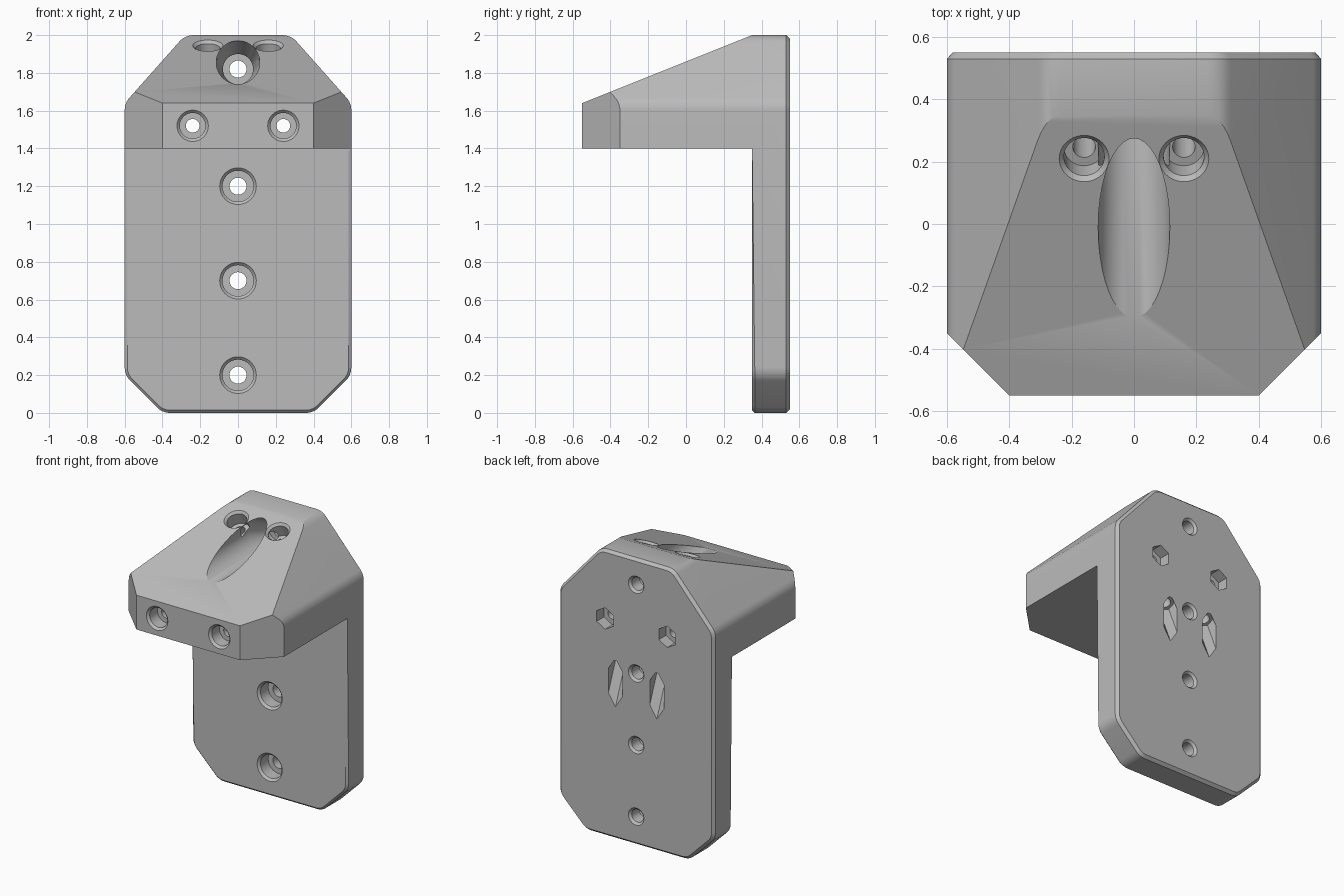
import bpy, bmesh, math
from mathutils import Vector

if "Cube" in bpy.data.objects:
    bpy.data.objects.remove(bpy.data.objects["Cube"], do_unlink=True)

grey = bpy.data.materials.new("plain grey")
grey.use_nodes = True
grey.diffuse_color = (0.5, 0.5, 0.5, 1)
grey.node_tree.nodes["Principled BSDF"].inputs["Base Color"].default_value = (0.5, 0.5, 0.5, 1)


def new_object(name, bm):
    bmesh.ops.recalc_face_normals(bm, faces=bm.faces)
    mesh = bpy.data.meshes.new(name)
    bm.to_mesh(mesh)
    bm.free()
    mesh.materials.append(grey)
    obj = bpy.data.objects.new(name, mesh)
    bpy.context.collection.objects.link(obj)
    return obj


def loft(name, rings):
    """Closed solid through rings that have equal point counts."""
    bm = bmesh.new()
    loops = [[bm.verts.new(p) for p in ring] for ring in rings]
    for a, b in zip(loops, loops[1:]):
        for i in range(len(a)):
            j = (i + 1) % len(a)
            bm.faces.new((a[i], a[j], b[j], b[i]))
    bm.faces.new(loops[0])
    bm.faces.new(loops[-1])
    return new_object(name, bm)


def cut(body, cutter):
    cutter.hide_render = True
    mod = body.modifiers.new("cut", 'BOOLEAN')
    mod.operation = 'DIFFERENCE'
    mod.solver = 'EXACT'
    mod.object = cutter
    bpy.context.view_layer.objects.active = body
    bpy.ops.object.modifier_apply(modifier=mod.name)
    bpy.data.objects.remove(cutter, do_unlink=True)


def drill(body, origin, direction, steps, sides=40):
    """Cut a stepped round or hexagonal hole; steps are (depth, radius, lift)."""
    d = Vector(direction).normalized()
    u = Vector((1, 0, 0))
    v = u.cross(d)
    rings = []
    for depth, radius, *lift in steps:
        c = Vector(origin) + d * depth + Vector((0, 0, lift[0] if lift else 0))
        turns = [math.tau * i / sides + math.pi / 2 for i in range(sides)]
        rings.append([c + radius * (u * math.cos(t) + v * math.sin(t)) for t in turns])
    cut(body, loft("drill", rings))


def rounded(points, radius, segments=6):
    """Fillet every corner of a convex polygon."""
    out = []
    for i, p in enumerate(points):
        p = Vector(p)
        a = (Vector(points[i - 1]) - p).normalized()
        b = (Vector(points[(i + 1) % len(points)]) - p).normalized()
        half = a.angle(b) / 2
        centre = p + (a + b).normalized() * radius / math.sin(half)
        start = p + a * radius / math.tan(half) - centre
        end = p + b * radius / math.tan(half) - centre
        for k in range(segments + 1):
            arc = start.lerp(end, k / segments).normalized() * radius
            out.append(centre + arc)
    return out


def inset(points, amount):
    """Shrink a convex outline evenly."""
    out = []
    for i, p in enumerate(points):
        t = (points[(i + 1) % len(points)] - points[i - 1]).normalized()
        out.append(p + Vector((-t.y, t.x)) * amount)
    return out


# Full-depth body with a chamfered back rim
right_side = [(0.4, 0), (0.6, 0.2), (0.6, 1.64), (0.28, 2.0)]
outline = rounded(right_side + [(-x, z) for x, z in reversed(right_side)], 0.1)
small = inset(outline, 0.018)
layers = [(outline, -0.55), (outline, 0.53), (small, 0.55)]
body = loft("wall_bracket", [[(p.x, y, p.y) for p in pts] for pts, y in layers])

# Space below the head, sloping roof, and front corners
below = [(-1, -1), (0.35, -1), (0.35, 1.4), (-1, 1.4)]
above = [(-1, 1.46), (0.35, 2.0), (0.35, 3), (-1, 3)]
for profile in (below, above):
    cut(body, loft("side_cutter", [[(x, y, z) for y, z in profile] for x in (-1, 1)]))
for s in (-1, 1):
    corner = [(s * 0.3, -0.65), (s * 0.7, -0.25), (s * 0.7, -0.65)]
    cut(body, loft("corner_cutter", [[(x, y, z) for x, y in corner] for z in (1, 3)]))

# Narrow chamfer round the lower plate front
bm = bmesh.new()
bm.from_mesh(body.data)
bmesh.ops.remove_doubles(bm, verts=bm.verts, dist=0.0005)
rim = [e for e in bm.edges if all(abs(v.co.y - 0.35) < 0.001 and v.co.z < 1.401 for v in e.verts)]
bmesh.ops.bevel(bm, geom=rim, offset=0.014, segments=1, affect='EDGES', clamp_overlap=True)
bm.to_mesh(body.data)
bm.free()

# Counterbored screw holes in the plate
for z in (0.2, 0.7, 1.2):
    drill(body, (0, 0.35, z), (0, 1, 0),
          [(-0.01, 0.107), (0.015, 0.082), (0.1, 0.082), (0.1, 0.045),
           (0.185, 0.045), (0.21, 0.07)])

# Top screw hole with its access channel through the roof
drill(body, (0, 0, 1.82), (0, 1, 0),
      [(-0.8, 0.115, 0.035), (0.28, 0.115, 0.035), (0.4, 0.08), (0.45, 0.08),
       (0.45, 0.045), (0.535, 0.045), (0.56, 0.07)])

for s in (-1, 1):
    # Long horizontal bolt holes with hexagonal nut pockets at the back
    drill(body, (s * 0.24, -0.55, 1.52), (0, 1, 0),
          [(-0.01, 0.093), (0.015, 0.068), (0.1, 0.068), (0.1, 0.036), (1.2, 0.036)])
    drill(body, (s * 0.24, 0.55, 1.52), (0, -1, 0), [(-0.05, 0.075), (0.08, 0.075)], 6)
    # Slanted bolt holes square to the roof, with nut pockets breaking out behind
    start, axis = (s * 0.16, 0.21, 1.944), (0, 0.371, -0.928)
    drill(body, start, axis,
          [(-0.01, 0.09), (0.015, 0.065), (0.1, 0.065), (0.1, 0.036), (0.85, 0.036)])
    drill(body, start, axis, [(0.775, 0.063), (1.3, 0.063)], 6)

bpy.ops.object.select_all(action='DESELECT')
body.select_set(True)
bpy.context.view_layer.objects.active = body
bpy.ops.object.shade_smooth_by_angle(angle=math.radians(25))
